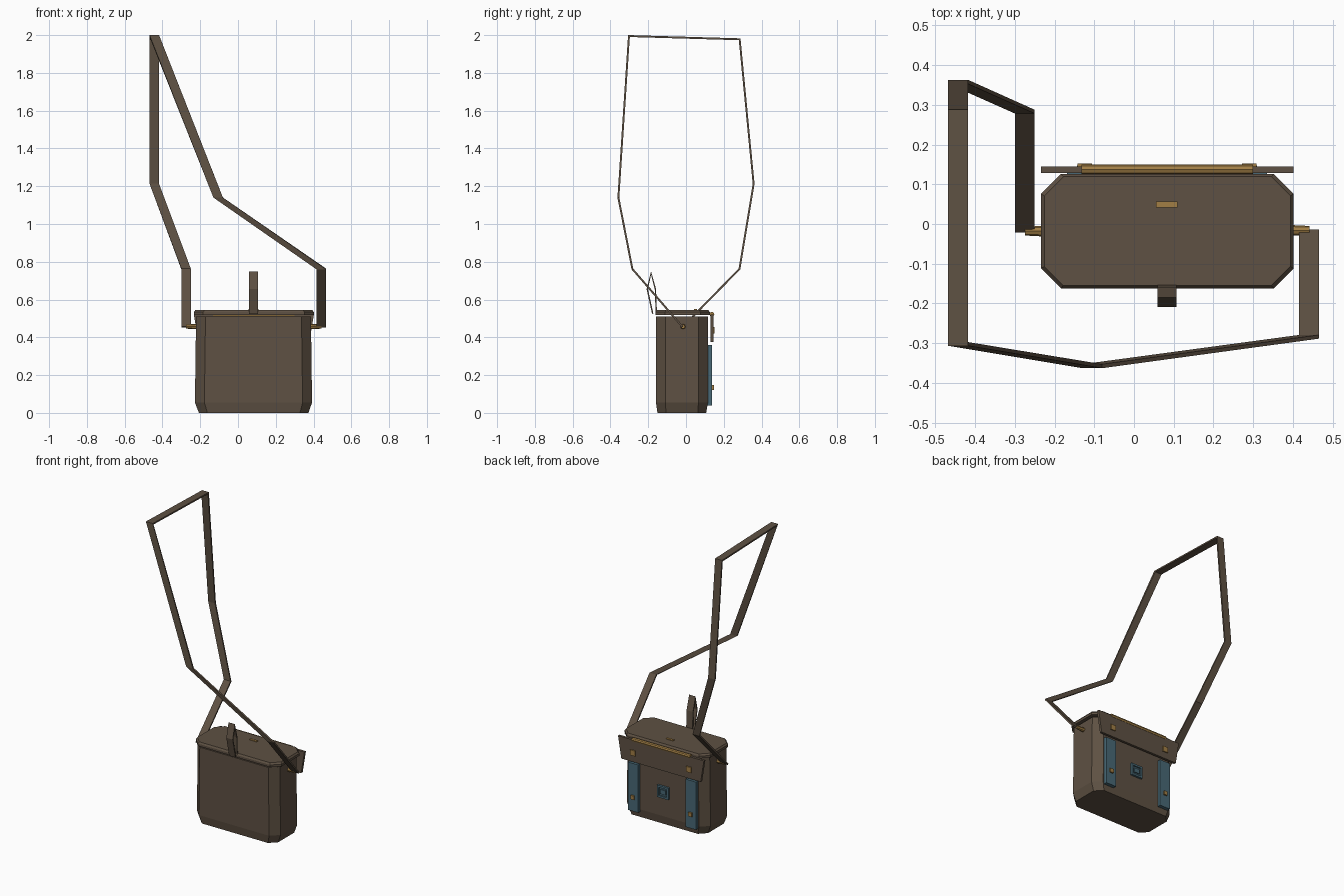
import bpy, bmesh, math
from mathutils import Vector

if "Cube" in bpy.data.objects:
    bpy.data.objects.remove(bpy.data.objects["Cube"])


def material(name, rgb):
    m = bpy.data.materials.new(name)
    m.diffuse_color = (*rgb, 1)
    m.use_nodes = True
    m.node_tree.nodes["Principled BSDF"].inputs["Base Color"].default_value = m.diffuse_color
    return m


LEATHER = material("brown_leather", (0.112, 0.082, 0.056))
BRASS = material("brass", (0.36, 0.21, 0.06))
BLUE = material("blue_cloth", (0.065, 0.14, 0.18))
CX = 0.083  # middle of the bag in x


def finish(name, bm, mat):
    bmesh.ops.recalc_face_normals(bm, faces=bm.faces)
    me = bpy.data.meshes.new(name)
    bm.to_mesh(me)
    bm.free()
    me.materials.append(mat)
    ob = bpy.data.objects.new(name, me)
    bpy.context.collection.objects.link(ob)
    return ob


def loft(name, rings, mat):
    """Skin a stack of equal-length point rings and cap both ends."""
    bm = bmesh.new()
    loops = [[bm.verts.new(p) for p in r] for r in rings]
    n = len(loops[0])
    for a, b in zip(loops, loops[1:]):
        for i in range(n):
            j = (i + 1) % n
            bm.faces.new((a[i], a[j], b[j], b[i]))
    bm.faces.new(loops[0])
    bm.faces.new(loops[-1])
    return finish(name, bm, mat)


def octagon(x0, x1, y0, y1, c, z):
    return [(x0 + c, y0, z), (x1 - c, y0, z), (x1, y0 + c, z), (x1, y1 - c, z),
            (x1 - c, y1, z), (x0 + c, y1, z), (x0, y1 - c, z), (x0, y0 + c, z)]


def box(name, x, y, z, mat, taper=0.0):
    """Box from ranges; taper narrows the lower end in x."""
    rings = []
    for h, t in ((z[0], taper), (z[1], 0)):
        rings.append([(x[0] + t, y[0], h), (x[1] - t, y[0], h),
                      (x[1] - t, y[1], h), (x[0] + t, y[1], h)])
    return loft(name, rings, mat)


def plate(name, cx, cz, w, h, y0, y1, mat):
    return box(name, (cx - w / 2, cx + w / 2), (y0, y1), (cz - h / 2, cz + h / 2), mat)


def strip(name, path, width, thick, mat):
    """Flat band whose width runs along x, with mitred bends."""
    pts = [Vector(p) for p in path]
    rings = []
    for i, p in enumerate(pts):
        normals = []
        for a, b in ((i - 1, i), (i, i + 1)):
            if a >= 0 and b < len(pts):
                d = pts[b] - pts[a]
                normals.append(Vector((0, -d.z, d.y)).normalized())
        n = sum(normals, Vector()).normalized()
        n *= thick / 2 / max(0.4, n.dot(normals[0]))
        s = Vector((width / 2, 0, 0))
        rings.append([p - s - n, p + s - n, p + s + n, p - s + n])
    return loft(name, rings, mat)


def rod(name, x0, x1, y, z, r0, r1, mat, sides=8):
    rings = [[(x, y + r * math.cos(2 * math.pi * i / sides),
               z + r * math.sin(2 * math.pi * i / sides)) for i in range(sides)]
             for x, r in ((x0, r0), (x1, r1))]
    return loft(name, rings, mat)


# Body with tapered foot
loft("bag_body", [
    octagon(-0.207, 0.373, -0.151, 0.107, 0.045, 0.0),
    octagon(-0.228, 0.392, -0.159, 0.116, 0.05, 0.055),
    octagon(-0.222, 0.386, -0.159, 0.116, 0.05, 0.511)], LEATHER)

# Lid, with a bevelled top edge, and its small brass plate
loft("lid", [
    octagon(-0.234, 0.402, -0.162, 0.126, 0.05, 0.518),
    octagon(-0.234, 0.402, -0.162, 0.126, 0.05, 0.533),
    octagon(-0.226, 0.394, -0.155, 0.119, 0.048, 0.544)], LEATHER)
box("lid_plate", (0.056, 0.109), (0.042, 0.057), (0.543, 0.549), BRASS)

# Hanging flap and hinge rod
box("flap", (-0.234, 0.402), (0.129, 0.145), (0.375, 0.522), LEATHER, 0.024)
rod("hinge_rod", -0.132, 0.300, 0.137, 0.522, 0.013, 0.013, BRASS)

# Blue straps with brass studs, on both sides of the middle
for side, s in (("left", -1), ("right", 1)):
    x = CX + s * 0.214
    plate("blue_strap_" + side, x, 0.2, 0.076, 0.32, 0.112, 0.137, BLUE)
    plate("strap_stud_" + side, x, 0.135, 0.026, 0.026, 0.136, 0.147, BRASS)
    plate("flap_stud_" + side, CX + s * 0.207, 0.437, 0.036, 0.036, 0.144, 0.152, BRASS)

# Small buckle: back plate, frame bars and centre
plate("buckle_base", CX, 0.22, 0.085, 0.08, 0.114, 0.121, BLUE)
for s in (-1, 1):
    plate("buckle_upright", CX + s * 0.036, 0.22, 0.013, 0.08, 0.120, 0.130, BLUE)
    plate("buckle_bar", CX, 0.22 + s * 0.0335, 0.06, 0.013, 0.120, 0.130, BLUE)
plate("buckle_centre", CX, 0.22, 0.038, 0.03, 0.120, 0.128, BLUE)

# Upright carrying loop
strip("carry_loop", [(CX, -0.176, 0.525), (CX, -0.205, 0.655), (CX, -0.185, 0.741),
                     (CX, -0.162, 0.655), (CX, -0.157, 0.525)], 0.047, 0.007, LEATHER)

# Brass side lugs
rod("left_lug", -0.274, -0.218, -0.018, 0.457, 0.011, 0.014, BRASS)
rod("right_lug", 0.382, 0.442, -0.016, 0.457, 0.014, 0.011, BRASS)

# Long shoulder strap
strip("shoulder_strap", [
    (-0.275, -0.018, 0.455), (-0.275, 0.283, 0.762), (-0.443, 0.358, 1.213),
    (-0.443, 0.284, 1.978), (-0.443, -0.302, 1.995), (-0.105, -0.358, 1.14),
    (0.441, -0.284, 0.762), (0.441, -0.018, 0.455)], 0.05, 0.010, LEATHER)
